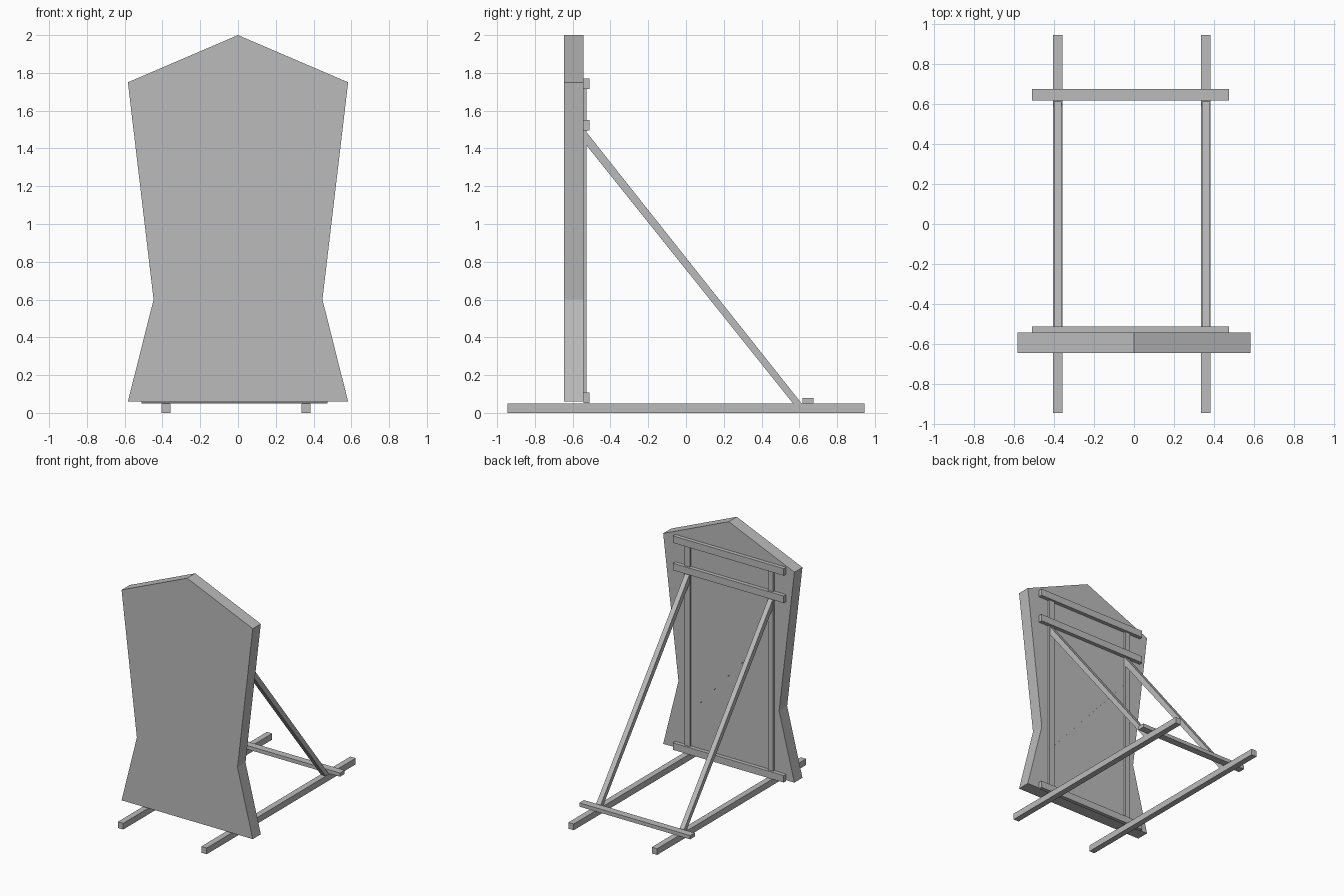
import bpy
import bmesh
from mathutils import Vector

cube = bpy.data.objects.get("Cube")
if cube:
    bpy.data.objects.remove(cube)

GREY = (0.5, 0.5, 0.5, 1)
mat = bpy.data.materials.new("plain grey")
mat.use_nodes = True
mat.diffuse_color = GREY
mat.node_tree.nodes["Principled BSDF"].inputs["Base Color"].default_value = GREY


def prism(name, outline, offset):
    """Extrude a closed 3D outline along an offset vector."""
    bm = bmesh.new()
    face = bm.faces.new([bm.verts.new(p) for p in outline])
    result = bmesh.ops.extrude_face_region(bm, geom=[face], use_keep_orig=True)
    moved = [v for v in result["geom"] if isinstance(v, bmesh.types.BMVert)]
    bmesh.ops.translate(bm, verts=moved, vec=Vector(offset))
    bmesh.ops.recalc_face_normals(bm, faces=bm.faces)
    mesh = bpy.data.meshes.new(name)
    bm.to_mesh(mesh)
    bm.free()
    mesh.materials.append(mat)
    obj = bpy.data.objects.new(name, mesh)
    bpy.context.collection.objects.link(obj)
    return obj


def box(name, x, y, z):
    outline = [(x[0], y[0], z[0]), (x[1], y[0], z[0]),
               (x[1], y[1], z[0]), (x[0], y[1], z[0])]
    return prism(name, outline, (0, 0, z[1] - z[0]))


FRONT, BACK = -0.645, -0.543
BAR_X = (-0.51, 0.475)

# Shaped panel, outlined from its peak down one side and mirrored
side = [(0.583, 1.75), (0.447, 0.60), (0.583, 0.06)]
outline = [(0, 2.0)] + side + [(-x, z) for x, z in reversed(side)]
prism("panel", [(x, FRONT, z) for x, z in outline], (0, BACK - FRONT, 0))

# Runners, upright battens and sloping struts on both sides
strut = [(-0.53, 1.42), (-0.53, 1.49), (0.612, 0.05), (0.567, 0.05)]
for label, x0, x1 in (("right", -0.405, -0.358), ("left", 0.336, 0.384)):
    box(label + "_runner", (x0, x1), (-0.945, 0.945), (0, 0.05))
    box(label + "_batten", (x0, x1), (BACK, -0.528), (0.06, 1.75))
    prism(label + "_strut", [(x0 + 0.004, y, z) for y, z in strut],
          (x1 - x0 - 0.008, 0, 0))

# Horizontal rails on the back of the panel
for label, z in (("bottom", 0.053), ("middle", 1.495), ("top", 1.715)):
    box(label + "_rail", BAR_X, (BACK, -0.512), (z, z + 0.056))

# Thin diagonal brace between the battens
brace = [(0.336, 0.38), (0.336, 0.47), (-0.358, 1.26), (-0.358, 1.17)]
prism("diagonal_brace", [(x, BACK, z) for x, z in brace], (0, 0.002, 0))

# Tie bar across the runners behind the struts
box("rear_tie_bar", BAR_X, (0.617, 0.675), (0.05, 0.08))
